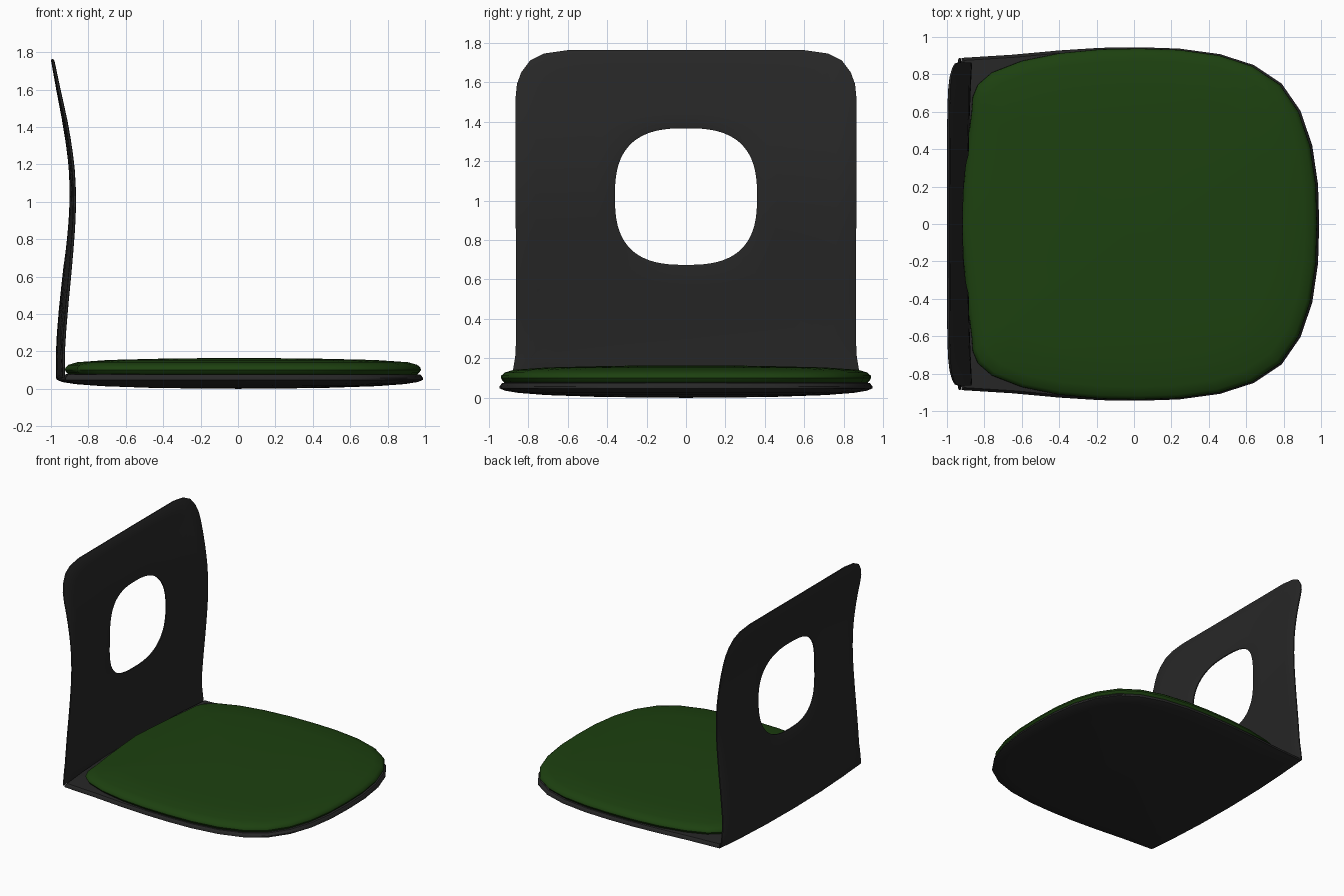
import bpy, bmesh, math

if "Cube" in bpy.data.objects:
    bpy.data.objects.remove(bpy.data.objects["Cube"])


def material(name, rgb):
    m = bpy.data.materials.new(name)
    m.diffuse_color = (*rgb, 1)
    m.use_nodes = True
    m.node_tree.nodes["Principled BSDF"].inputs["Base Color"].default_value = m.diffuse_color
    return m


BLACK = material("black_shell", (0.02, 0.02, 0.02))
GREEN = material("green_fabric", (0.012, 0.052, 0.005))


def finish(bm, name, mat, angle):
    bmesh.ops.recalc_face_normals(bm, faces=bm.faces)
    me = bpy.data.meshes.new(name)
    bm.to_mesh(me)
    bm.free()
    ob = bpy.data.objects.new(name, me)
    bpy.context.collection.objects.link(ob)
    me.materials.append(mat)
    bpy.ops.object.select_all(action='DESELECT')
    ob.select_set(True)
    bpy.context.view_layer.objects.active = ob
    bpy.ops.object.shade_smooth_by_angle(angle=math.radians(angle))
    return ob


def bridge(bm, a, b):
    n = len(a)
    for i in range(n):
        j = (i + 1) % n
        bm.faces.new((a[i], a[j], b[j], b[i]))


def mirrored(half):
    """Close a half outline (first and last point on the mirror line y = 0)."""
    return half + [(x, -y) for x, y in half[-2:0:-1]]


def pad(name, half, rings, z_bottom, z_top, mat):
    """Loft an outline through (scale, z) rings and close both ends."""
    bm = bmesh.new()
    pts = mirrored(half)
    loops = [[bm.verts.new((x * s, y * s, z)) for x, y in pts] for s, z in rings]
    for a, b in zip(loops, loops[1:]):
        bridge(bm, a, b)
    for loop, z in ((loops[0], z_bottom), (loops[-1], z_top)):
        c = bm.verts.new((0, 0, z))
        for i in range(len(loop)):
            bm.faces.new((loop[i], loop[(i + 1) % len(loop)], c))
    return finish(bm, name, mat, 40)


def spline(keys, t):
    """Smooth curve through (t, value) keys."""
    t = min(max(t, keys[0][0]), keys[-1][0])
    i = max(k for k in range(len(keys) - 1) if keys[k][0] <= t)

    def slope(k):
        a, b = keys[max(k - 1, 0)], keys[min(k + 1, len(keys) - 1)]
        return (b[1] - a[1]) / (b[0] - a[0])
    (t0, v0), (t1, v1) = keys[i], keys[i + 1]
    h = t1 - t0
    u = (t - t0) / h
    return ((2*u**3 - 3*u*u + 1) * v0 + (u**3 - 2*u*u + u) * h * slope(i)
            + (3*u*u - 2*u**3) * v1 + (u**3 - u*u) * h * slope(i + 1))


# Seat shell: thin dished plate with square back corners
front_edge = [(0.03, 0.945), (0.24, 0.938), (0.46, 0.908), (0.64, 0.85), (0.79, 0.75),
              (0.89, 0.605), (0.953, 0.42), (0.984, 0.21), (0.99, 0)]
shell_half = [(-0.968, 0), (-0.962, 0.35), (-0.945, 0.65), (-0.922, 0.888),
              (-0.65, 0.905), (-0.4, 0.928), (-0.18, 0.942)] + front_edge
pad("seat_shell", shell_half,
    [(0.45, 0.004), (0.75, 0.014), (0.9, 0.025), (0.97, 0.036), (1, 0.048), (1, 0.058),
     (0.985, 0.076), (0.9, 0.08)], 0.0, 0.08, BLACK)

# Cushion: rounded corners at the back, softly domed
cushion_half = [(-0.925, 0), (-0.91, 0.2), (-0.89, 0.42), (-0.868, 0.6), (-0.862, 0.68),
                (-0.835, 0.745), (-0.76, 0.81), (-0.6, 0.872), (-0.4, 0.913),
                (-0.18, 0.934)] + [(x * 0.988, y * 0.993) for x, y in front_edge]
pad("seat_cushion", cushion_half,
    [(0.97, 0.07), (0.99, 0.085), (1, 0.1), (0.998, 0.112), (0.98, 0.128), (0.93, 0.142),
     (0.75, 0.154), (0.4, 0.162)], 0.07, 0.165, GREEN)

# Backrest: thin curved sheet, S-shaped in profile, bowed across, with a rounded hole
SIDE = [(0.05, -0.925), (0.2, -0.924), (0.4, -0.91), (0.67, -0.885), (0.9, -0.868),
        (1.05, -0.866), (1.2, -0.875), (1.4, -0.905), (1.6, -0.948), (1.762, -0.982)]
BOW = [(0.05, 0.032), (0.4, 0.033), (0.7, 0.029), (1.05, 0.022), (1.4, 0.013), (1.762, 0.002)]
outline = [(0, 0.05), (0.888, 0.058), (0.88, 0.12), (0.864, 0.22), (0.862, 0.3),
           (0.864, 1.52), (0.857, 1.59), (0.835, 1.65), (0.79, 1.71), (0.72, 1.745),
           (0.6, 1.762), (0, 1.762)]
half = [outline[0]]
for (y0, z0), (y1, z1) in zip(outline, outline[1:]):
    n = max(1, math.ceil(math.hypot(y1 - y0, z1 - z0) / 0.09))
    half += [(y0 + (y1 - y0) * k / n, z0 + (z1 - z0) * k / n) for k in range(1, n + 1)]
outer = half + [(-y, z) for y, z in half[-2:0:-1]]
CZ = 1.02


def hole_point(y, z):
    a = math.atan2(z - CZ, y)
    c, s = math.cos(a), math.sin(a)
    r = (abs(c / 0.36) ** 2.7 + abs(s / 0.346) ** 2.7) ** (-1 / 2.7)
    return r * c, CZ + r * s


bm = bmesh.new()
front, back = [], []
for t in (0, 0.02, 0.2, 0.4, 0.6, 0.8, 0.98, 1):
    rim = 0.004 if t in (0, 1) else 0
    f, b = [], []
    for y, z in outer:
        hy, hz = hole_point(y, z)
        py, pz = hy + (y - hy) * t, hz + (z - hz) * t
        x = spline(SIDE, pz) - spline(BOW, pz) * (1 - (py / 0.865) ** 2)
        f.append(bm.verts.new((x - rim, py, pz)))
        b.append(bm.verts.new((x - 0.017 + rim, py, pz)))
    front.append(f)
    back.append(b)
for layer in (front, back):
    for a, b in zip(layer, layer[1:]):
        bridge(bm, a, b)
bridge(bm, front[0], back[0])
bridge(bm, front[-1], back[-1])
finish(bm, "backrest", BLACK, 40)
